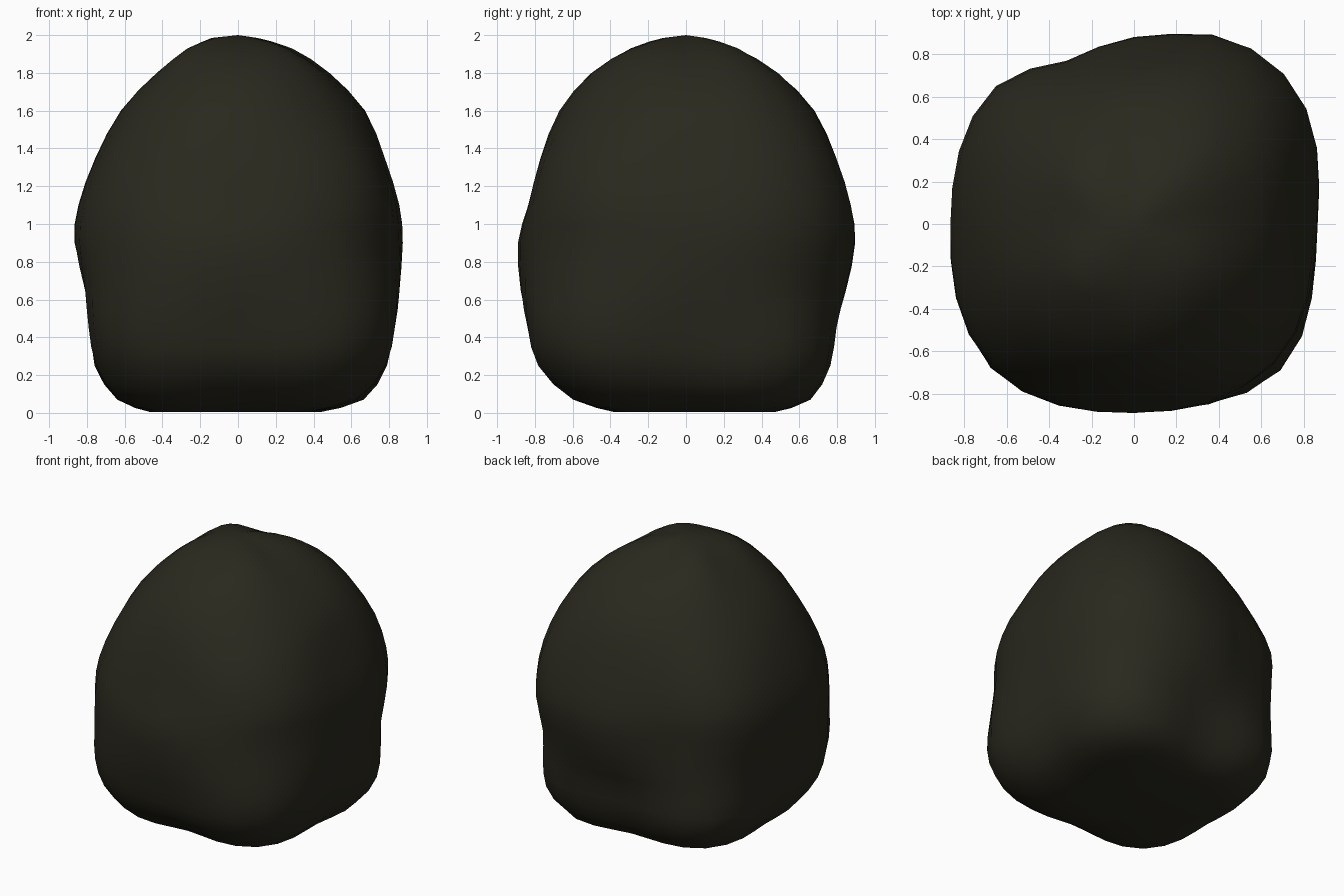
import bpy, bmesh, math

if "Cube" in bpy.data.objects:
    bpy.data.objects.remove(bpy.data.objects["Cube"])

# Rock cross-sections: height, then radius at 0, 45, 90 ... 315 degrees
SECTIONS = [
    (0.005, .38, .56, .45, .54, .46, .50, .30, .45),
    (0.07, .63, .80, .62, .75, .63, .73, .57, .73),
    (0.25, .77, .93, .72, .90, .74, .89, .77, .92),
    (0.45, .82, .95, .76, .915, .765, .95, .83, .975),
    (0.65, .855, .95, .84, .91, .80, .955, .875, .96),
    (0.90, .865, .995, .885, .92, .865, .95, .89, .93),
    (1.10, .845, .985, .86, .915, .845, .92, .835, .925),
    (1.35, .765, .91, .78, .81, .755, .82, .77, .84),
    (1.60, .665, .76, .67, .64, .62, .67, .67, .67),
    (1.80, .47, .57, .47, .48, .43, .49, .50, .51),
    (1.93, .26, .35, .23, .31, .25, .33, .29, .32),
    (1.985, .09, .13, .09, .12, .14, .13, .12, .11),
]
SIDES, STEPS = 32, 2


def spline(a, b, c, d, t):
    return b + 0.5 * t * (c - a + t * (2*a - 5*b + 4*c - d + t * (3*(b - c) + d - a)))


def section(i):
    return SECTIONS[max(0, min(len(SECTIONS) - 1, i))]


def bump(x, centre, width):
    return math.exp(-((x - centre) / width) ** 2)


def radius(radii, angle, z):
    f = angle / (math.pi / 4)
    i = int(f)
    r = spline(*(radii[(i + k) % 8] for k in (-1, 0, 1, 2)), f - i)
    # Flattened back left, fuller back right
    deg = math.degrees(angle)
    return r + bump(z, 0.9, 0.5) * (0.02 * bump(deg, 65, 12) - 0.07 * bump(deg, 113, 14))


# Smoothly interpolated rings
bm = bmesh.new()
rings = []
for n in range((len(SECTIONS) - 1) * STEPS + 1):
    i, t = n // STEPS, (n % STEPS) / STEPS
    z, *radii = [spline(*p, t) for p in
                 zip(section(i - 1), section(i), section(i + 1), section(i + 2))]
    ring = []
    for s in range(SIDES):
        a = 2 * math.pi * s / SIDES
        r = radius(radii, a, z)
        ring.append(bm.verts.new((r * math.cos(a), r * math.sin(a), z)))
    rings.append(ring)

# Skin and end caps
for lo, hi in zip(rings, rings[1:]):
    for s in range(SIDES):
        e = (s + 1) % SIDES
        bm.faces.new((lo[s], lo[e], hi[e], hi[s]))
for ring, z in ((rings[0], 0.015), (rings[-1], 2.0)):
    tip = bm.verts.new((0, 0, z))
    for s in range(SIDES):
        bm.faces.new((ring[s], ring[(s + 1) % SIDES], tip))
bmesh.ops.recalc_face_normals(bm, faces=bm.faces)
for f in bm.faces:
    f.smooth = True

mesh = bpy.data.meshes.new("boulder")
bm.to_mesh(mesh)
bm.free()
rock = bpy.data.objects.new("boulder", mesh)
bpy.context.collection.objects.link(rock)

# Dark stone colour
stone = bpy.data.materials.new("dark olive stone")
stone.diffuse_color = (0.0225, 0.0215, 0.013, 1)
stone.use_nodes = True
stone.node_tree.nodes["Principled BSDF"].inputs["Base Color"].default_value = stone.diffuse_color
mesh.materials.append(stone)
